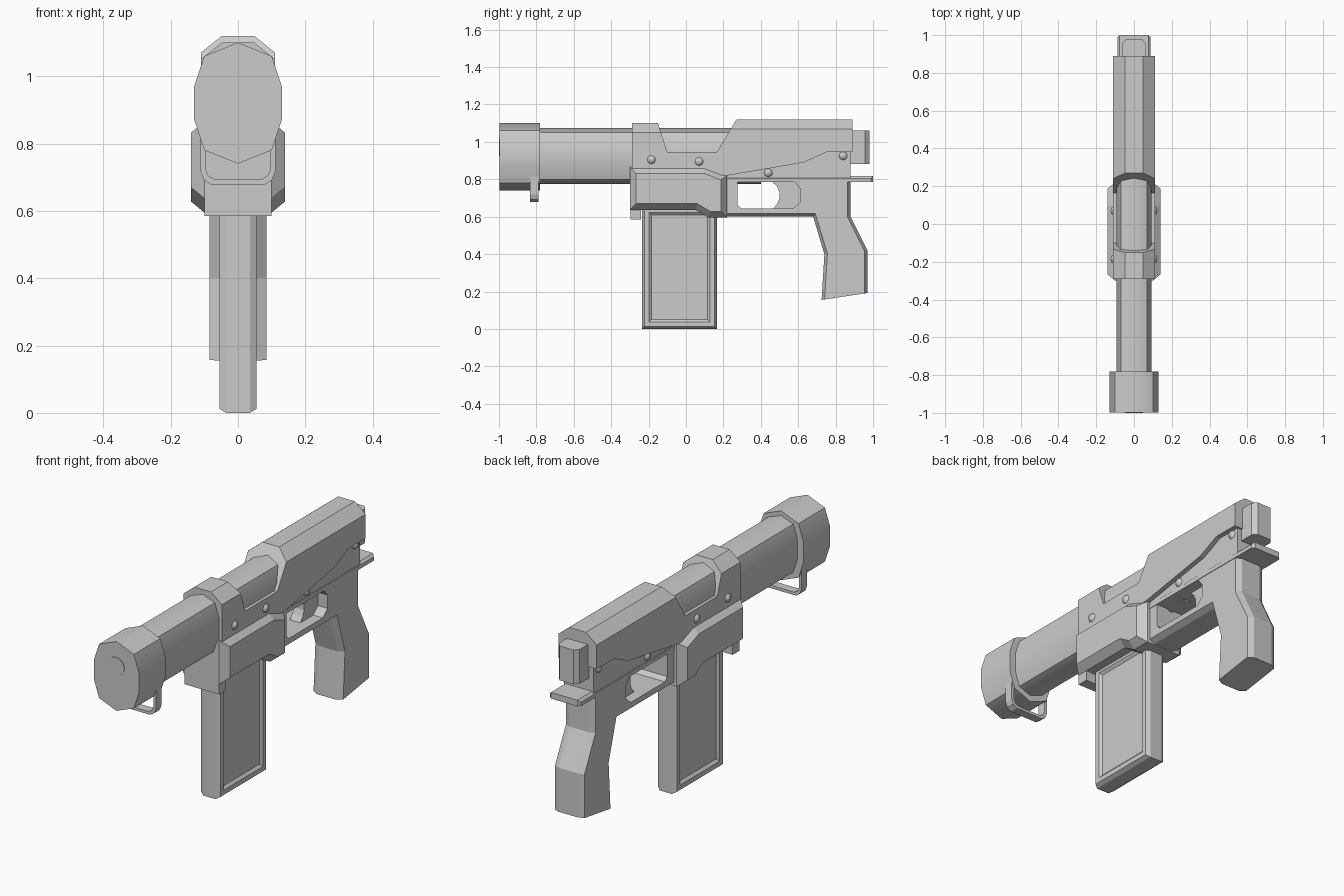
import bpy, bmesh, math
from mathutils import Matrix

cube = bpy.data.objects.get("Cube")
if cube:
    bpy.data.objects.remove(cube, do_unlink=True)

GREY = (0.6, 0.6, 0.6, 1)
mat = bpy.data.materials.new("plain grey")
mat.use_nodes = True
mat.diffuse_color = GREY
mat.node_tree.nodes["Principled BSDF"].inputs["Base Color"].default_value = GREY


def finish(name, bm, smooth=None):
    bmesh.ops.recalc_face_normals(bm, faces=bm.faces)
    mesh = bpy.data.meshes.new(name)
    bm.to_mesh(mesh)
    bm.free()
    mesh.materials.append(mat)
    ob = bpy.data.objects.new(name, mesh)
    bpy.context.collection.objects.link(ob)
    if smooth:
        bpy.ops.object.select_all(action='DESELECT')
        ob.select_set(True)
        bpy.context.view_layer.objects.active = ob
        bpy.ops.object.shade_smooth_by_angle(angle=math.radians(smooth))
    return ob


def extrude(points, vec):
    """Extrude a polygon of 3D points along vec."""
    bm = bmesh.new()
    face = bm.faces.new([bm.verts.new(p) for p in points])
    out = bmesh.ops.extrude_face_region(bm, geom=[face], use_keep_orig=True)
    bmesh.ops.translate(bm, vec=vec, verts=[
        v for v in out["geom"] if isinstance(v, bmesh.types.BMVert)])
    bmesh.ops.recalc_face_normals(bm, faces=bm.faces)
    return bm


def side_prism(profile, w, d=0, cx=None, rule=lambda a, b: True):
    """Side profile (y, z) extruded to x = +-w, rim edges chamfered d deep and cx wide."""
    bm = extrude([(-w, y, z) for y, z in profile], (2 * w, 0, 0))
    if d:
        rim = [e for e in bm.edges
               if abs(e.verts[0].co.x - e.verts[1].co.x) < 1e-5
               and rule(e.verts[0].co, e.verts[1].co)]
        bmesh.ops.bevel(bm, geom=rim, offset=d, segments=1, affect='EDGES',
                        clamp_overlap=False)
        for v in bm.verts:
            if abs(v.co.x) < w - 1e-4:
                v.co.x = math.copysign(w - (cx or d), v.co.x)
    return bm


def lengthwise(half, y0, y1):
    """Half section (x, z) from top to bottom, mirrored and extruded along y."""
    ring = half + [(-x, z) for x, z in reversed(half) if x > 0]
    return extrude([(x, y0, z) for x, z in ring], (0, y1 - y0, 0))


def box(y0, y1, z0, z1):
    return [(y0, z0), (y1, z0), (y1, z1), (y0, z1)]


# Barrel and muzzle
finish("barrel", lengthwise(
    [(0, 1.075), (.07, 1.05), (.093, .98), (.093, .87), (.07, .80), (0, .775)],
    -.79, .40), 46)
finish("muzzle_cap", lengthwise(
    [(0, 1.10), (.10, 1.06), (.13, .97), (.13, .87), (.10, .78), (0, .74)],
    -.997, -.78), 46)
bm = bmesh.new()
bmesh.ops.create_cone(bm, cap_ends=True, segments=12, radius1=.047, radius2=.047,
                      depth=.004, matrix=Matrix.Translation((0, -.998, .972))
                      @ Matrix.Rotation(math.pi / 2, 4, 'X'))
finish("muzzle_disc", bm)

# Carrying loop under the muzzle
outer = [(.112, .84), (.112, .72), (.102, .693), (.08, .678)]
inner = [(.068, .693), (.088, .704), (.097, .724), (.097, .84)]
loop = (outer + [(-x, z) for x, z in reversed(outer)]
        + [(-x, z) for x, z in reversed(inner)] + inner)
finish("carry_loop", extrude([(x, -.833, z) for x, z in loop], (0, .045, 0)))

# Receiver: wide upper shell over a narrower lower body
shell = [(-.29, .82), (-.29, 1.10), (-.15, 1.10), (-.10, .945), (.165, .945),
         (.27, 1.12), (.89, 1.12), (.89, .945), (.75, .945), (.63, .89), (.22, .82)]
finish("receiver_shell", side_prism(shell, .11, .05, .062,
                                    lambda a, b: min(a.z, b.z) > 1.09))
finish("receiver_body", side_prism(box(-.25, .88, .79, 1.0), .085))

# Block at the back of the receiver
finish("rear_block", side_prism(box(.86, .98, .882, 1.06), .06, .022, .02,
                                lambda a, b: min(a.y, b.y) > .9))

# Magazine housing with a lower front lip
housing = [(-.30, .865), (.10, .865), (.22, .82), (.22, .595), (.12, .595),
           (.05, .637), (-.30, .637)]
finish("magazine_housing", side_prism(housing, .14, .033, .04))
finish("housing_lip", side_prism(box(-.298, -.24, .585, .70), .10))

# Magazine with a sunken panel on each side
bm = side_prism(box(-.235, .165, 0, .66), .055, .012, .02)
sides = [f for f in bm.faces if abs(f.normal.x) > .99]
bmesh.ops.inset_individual(bm, faces=sides, thickness=.035)
bmesh.ops.inset_individual(bm, faces=sides, thickness=.02, depth=-.012)
finish("magazine", bm)

# Trigger guard and grip in one frame, closed above by the rail
frame = [(.20, .79), (.275, .79), (.275, .665), (.295, .645), (.575, .645),
         (.612, .68), (.612, .75), (.58, .787), (.58, .79), (.88, .79), (.88, .60),
         (.97, .42), (.97, .192), (.725, .155), (.74, .40), (.68, .60), (.20, .60)]


def outside(a, b):
    """Rim edges along the guard underside and the front and back of the grip."""
    y, z = (a.y + b.y) / 2, (a.z + b.z) / 2
    return (z < .61 or y > .87) and not max(a.z, b.z) < .2


finish("grip_frame", side_prism(frame, .085, .016, .03, outside))
finish("rail", side_prism(box(.20, 1.0, .785, .817), .088, .012, .012,
                          lambda a, b: min(a.y, b.y) > .9 or min(a.z, b.z) > .8))

# Trigger
trigger = [(.455, .79), (.485, .765), (.50, .73), (.50, .70), (.488, .67),
           (.465, .64), (.62, .64), (.62, .79)]
finish("trigger", side_prism(trigger, .03))

# Rivets on both sides
for name, x, y, z in (("front_rivet", .11, -.185, .905), ("middle_rivet", .11, .07, .895),
                      ("low_rivet", .085, .44, .835), ("rear_rivet", .085, .84, .925)):
    for side, s in (("left", 1), ("right", -1)):
        bm = bmesh.new()
        bmesh.ops.create_uvsphere(
            bm, u_segments=8, v_segments=4, radius=.023,
            matrix=Matrix.Translation((s * x, y, z)) @ Matrix.Diagonal((.6, 1, 1, 1))
            @ Matrix.Rotation(math.pi / 2, 4, 'Y'))
        finish(f"{name}_{side}", bm, 50)
